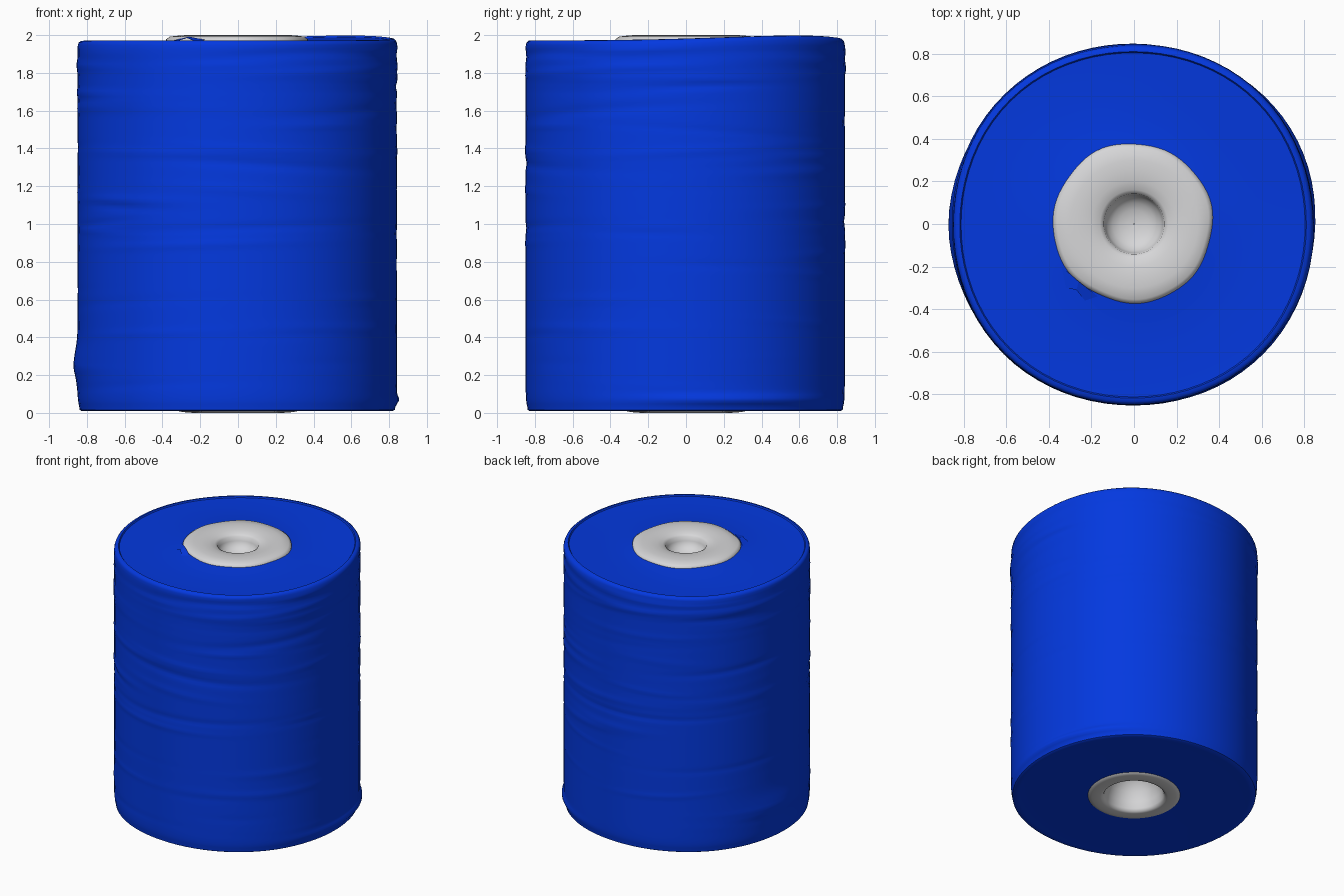
import bpy, bmesh, math, random

if "Cube" in bpy.data.objects:
    bpy.data.objects.remove(bpy.data.objects["Cube"])

random.seed(11)
SEG = 80
TAU = 2 * math.pi


def material(name, rgb):
    m = bpy.data.materials.new(name)
    m.diffuse_color = (*rgb, 1)
    m.use_nodes = True
    m.node_tree.nodes["Principled BSDF"].inputs["Base Color"].default_value = m.diffuse_color
    return m


blue = material("blue film", (0.001, 0.040, 0.74))
grey = material("pale grey core", (0.68, 0.68, 0.69))


def lathe(name, profile, mat, deform=None, angle=50):
    """Spin (r, z) points around z; deform(r, z, angle) may shift each point."""
    bm = bmesh.new()
    rings = []
    for r0, z0 in profile:
        ring = []
        for i in range(SEG):
            a = TAU * i / SEG
            r, z = deform(r0, z0, a) if deform else (r0, z0)
            ring.append(bm.verts.new((r * math.cos(a), r * math.sin(a), z)))
        rings.append(ring)
    for lo, hi in zip(rings, rings[1:]):
        for i in range(SEG):
            j = (i + 1) % SEG
            bm.faces.new((lo[i], lo[j], hi[j], hi[i]))
    me = bpy.data.meshes.new(name)
    bm.to_mesh(me)
    bm.free()
    me.materials.append(mat)
    ob = bpy.data.objects.new(name, me)
    bpy.context.collection.objects.link(ob)
    bpy.context.view_layer.objects.active = ob
    ob.select_set(True)
    bpy.ops.object.shade_smooth_by_angle(angle=math.radians(angle))
    ob.select_set(False)
    return ob


def bump(a, centre, width):
    d = (a - centre + math.pi) % TAU - math.pi
    return math.exp(-(d / width) ** 2)


# Random film creases, denser and deeper towards the top
creases = []
for _ in range(110):
    z = 1.93 - 1.8 * random.random() ** 1.8
    creases.append((z, random.uniform(0, TAU), random.uniform(0.25, 0.8),
                    random.uniform(-0.006, 0.007) * (0.3 + 0.4 * z),
                    random.uniform(0.014, 0.026), random.uniform(-0.06, 0.06)))


def film_shape(r, z, a):
    if r > 0.78:
        r += 0.005 * (1 - math.cos(4 * a)) + 0.006 * math.cos(a - 1.25 * math.pi)
    if 0.03 < z < 1.95 and r > 0.8:
        d = 0
        for cz, ca, w, amp, h, slope in creases:
            dz = (z - cz - slope * math.sin(a - ca)) / h
            if abs(dz) < 3:
                d += amp * math.exp(-dz * dz) * bump(a, ca, w)
        r += 0.012 * math.tanh(d / 0.012)
        # loose film at the lower left and lower right
        r += 0.02 * math.exp(-((z - 0.26) / 0.1) ** 2) * bump(a, math.pi, 0.4)
        r += 0.022 * math.exp(-((z - 0.07) / 0.025) ** 2) * bump(a, 0.35, 0.55)
    # top edge lifts at the back right and dips at the back left
    if z > 1.85 and r > 0.42:
        k = min(1, (r - 0.42) / 0.35) * min(1, (z - 1.85) / 0.1)
        z += k * (0.026 * bump(a, math.pi / 4, 0.8) - 0.012 * bump(a, 0.75 * math.pi, 0.6))
    return r, z


# Wound film roll: underside, wrinkled wall, rolled rim, top face
profile = [(0.31, 0.014), (0.6, 0.013), (0.79, 0.011), (0.822, 0.009), (0.834, 0.016)]
rows = 120
profile += [(0.845 - 0.009 * math.exp(-i / 2), 0.032 + 1.894 * i / rows)
            for i in range(rows + 1)]
profile += [(0.844, 1.948), (0.840, 1.961), (0.830, 1.970), (0.814, 1.972),
            (0.808, 1.963), (0.72, 1.960), (0.6, 1.959), (0.5, 1.961),
            (0.42, 1.967), (0.35, 1.974)]
lathe("film_roll", profile, blue, film_shape, 40)


def ragged(r, z, a):
    if r > 0.33:
        r += 0.007 * math.cos(a - 2.6) + 0.003 * math.sin(7 * a) + 0.003 * math.sin(4 * a)
    return r, z


# Core end rings with rounded hollows in the middle
lathe("top_core", [(0.376, 1.955), (0.374, 1.978), (0.355, 1.992), (0.30, 1.999),
                   (0.25, 2.0), (0.20, 1.994), (0.16, 1.984), (0.142, 1.972),
                   (0.136, 1.94), (0.125, 1.914), (0.10, 1.891), (0.068, 1.876),
                   (0.03, 1.869), (0.002, 1.867)], grey, ragged, 50)
lathe("bottom_core", [(0.002, 0.26), (0.05, 0.256), (0.10, 0.236), (0.145, 0.195),
                      (0.178, 0.14), (0.196, 0.075), (0.205, 0.025), (0.215, 0.006),
                      (0.235, 0.0), (0.29, 0.004), (0.315, 0.009), (0.323, 0.018)], grey)

# Small torn film flap beside the top core
me = bpy.data.meshes.new("film_flap")
me.from_pydata([(-0.34, -0.20, 1.972), (-0.32, -0.30, 1.968), (-0.27, -0.31, 1.985),
                (-0.23, -0.36, 1.968), (-0.17, -0.34, 1.974), (-0.26, -0.27, 1.992)],
               [], [(0, 1, 5), (1, 2, 5), (2, 3, 5), (3, 4, 5)])
me.materials.append(blue)
bpy.context.collection.objects.link(bpy.data.objects.new("film_flap", me))
